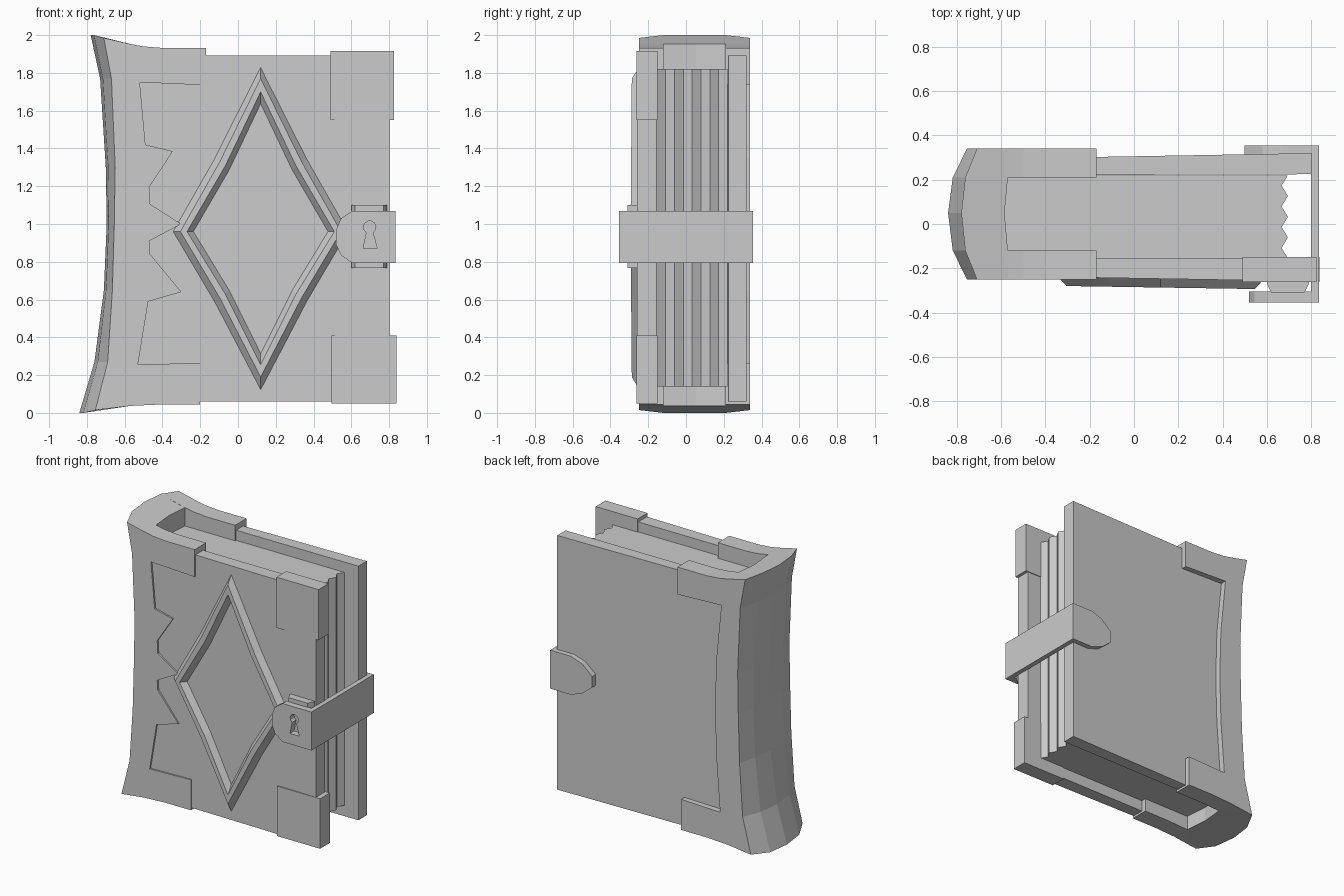
import bpy, bmesh, math

if "Cube" in bpy.data.objects:
    bpy.data.objects.remove(bpy.data.objects["Cube"])


def finish(bm, name):
    bmesh.ops.recalc_face_normals(bm, faces=bm.faces)
    me = bpy.data.meshes.new(name)
    bm.to_mesh(me)
    bm.free()
    ob = bpy.data.objects.new(name, me)
    bpy.context.collection.objects.link(ob)
    return ob


def prism(name, outline, lo, hi, axis='y', hole=None):
    """Extrude an xz outline along y, or an xy outline along z."""
    bm = bmesh.new()
    place = (lambda p, d: (p[0], d, p[1])) if axis == 'y' else (lambda p, d: (p[0], p[1], d))
    caps = [[], []]
    for loop in [outline] + ([hole] if hole else []):
        n = len(loop)
        rings = [[bm.verts.new(place(p, d)) for p in loop] for d in (lo, hi)]
        for i in range(n):
            j = (i + 1) % n
            bm.faces.new((rings[0][i], rings[0][j], rings[1][j], rings[1][i]))
        for cap, r in zip(caps, rings):
            if hole:
                cap += [bm.edges.get((r[i], r[(i + 1) % n])) for i in range(n)]
            else:
                bm.faces.new(r)
    if hole:
        for cap in caps:
            bmesh.ops.triangle_fill(bm, edges=cap, use_beauty=True, use_dissolve=False)
    return finish(bm, name)


def loft(name, rings, closed=False):
    """Skin a list of equal rings; cap the ends or join last to first."""
    bm = bmesh.new()
    vs = [[bm.verts.new(p) for p in r] for r in rings]
    n = len(vs[0])
    pairs = list(zip(vs, vs[1:])) + ([(vs[-1], vs[0])] if closed else [])
    for a, b in pairs:
        for i in range(n):
            j = (i + 1) % n
            bm.faces.new((a[i], a[j], b[j], b[i]))
    if not closed:
        bm.faces.new(vs[0])
        bm.faces.new(vs[-1])
    return finish(bm, name)


def box(name, x0, x1, y0, y1, z0, z1):
    return prism(name, [(x0, z0), (x1, z0), (x1, z1), (x0, z1)], y0, y1)


# Covers, slightly wedge shaped
prism("front_cover", [(-.62, -.155), (.803, -.155), (.803, -.259), (-.62, -.235)], .06, 1.892, 'z')
prism("back_cover", [(-.62, .22), (.803, .225), (.803, .32), (-.62, .295)], .06, 1.892, 'z')

# Page block with a rippled fore edge
ys = [-.155 + .0469 * i for i in range(9)]
pages = [(.695 if i % 2 == 0 else .667, y) for i, y in enumerate(ys)]
prism("pages", [(-.6, -.155)] + pages + [(-.6, .22)], .14, 1.82, 'z')

# Flared spine: height, ridge x, edge x
levels = [(0, -.84, -.755), (.27, -.76, -.69), (.65, -.71, -.665), (1.0, -.695, -.655),
          (1.3, -.70, -.65), (1.77, -.73, -.67), (2.0, -.78, -.71)]
rings = []
for k, (z, xt, xe) in enumerate(levels):
    xm = xe + .75 * (xt - xe)
    edge, inner = {0: (.015, .037), 6: (1.985, 1.953)}.get(k, (z, z))
    rings.append([(xe, -.25, edge), (xm, -.12, z), (xt, .05, z), (xm, .21, z), (xe, .34, edge),
                  (-.57, .21, inner), (-.585, .05, inner), (-.57, -.12, inner)])
loft("spine", rings)

# Spine side panels with clips reaching over the cover edges
left = [(-.755, .015)] + [(xe, z) for z, _, xe in levels[1:-1]] + [(-.71, 1.985)]
top_rim = [(-.57, 1.953), (-.5, 1.94), (-.4, 1.932), (-.17, 1.932)]
low_rim = [(-.2, .045), (-.4, .045), (-.57, .037)]
jagged = [(-.17, 1.735), (-.52, 1.75), (-.49, 1.42), (-.345, 1.385), (-.47, 1.195), (-.465, 1.105),
          (-.3, 1.0), (-.47, .91), (-.465, .84), (-.3, .64), (-.475, .59), (-.53, .255), (-.2, .265)]
curved = [(-.17, 1.735), (-.52, 1.75), (-.48, 1.35), (-.47, 1.0), (-.48, .65), (-.51, .255), (-.2, .265)]
prism("spine_front_panel", left + top_rim + jagged + low_rim, -.25, -.12)
prism("spine_back_panel", left + top_rim + curved + low_rim, .21, .34)

# Front cover corner guards
box("corner_guard_top", .49, .825, -.262, -.15, 1.55, 1.915)
box("corner_guard_bottom", .495, .838, -.262, -.15, .05, .41)


# Raised diamond frame: half width, up, down, depth, mid-point factors
def diamond(hw, up, dn, y, fx, fz):
    pts = [(0, up), (fx * hw, fz * up), (hw, 0), (fx * hw, -fz * dn),
           (0, -dn), (-fx * hw, -fz * dn), (-hw, 0), (-fx * hw, fz * up)]
    return [(.12 + x, y - .016 * x, .96 + z) for x, z in pts]


loft("diamond_frame", [diamond(.47, .88, .85, -.24, .53, .44), diamond(.425, .81, .77, -.287, .51, .455),
                       diamond(.39, .74, .705, -.287, .48, .47), diamond(.35, .665, .635, -.24, .47, .48)],
     closed=True)

# Lock block with a chamfered front
loft("lock_block", [[(x0, y, z0), (x1, y, z0), (x1, y, z1), (x0, y, z1)] for y, x0, x1, z0, z1 in
                    [(-.25, .6, .79, .768, 1.1), (-.27, .6, .79, .768, 1.1), (-.31, .62, .77, .768, 1.1)]])

# Clasp: keyhole plate, side strap, back tab
plate = [(.832, .793), (.832, 1.07), (.605, 1.07), (.545, 1.03), (.52, .97),
         (.52, .89), (.545, .835), (.605, .793)]
arc = [math.radians(-60 + 300 * i / 9) for i in range(10)]
keyhole = [(.697 + .033 * math.cos(a), .983 + .033 * math.sin(a)) for a in arc]
keyhole += [(.663, .87), (.737, .87)]
prism("clasp_plate", plate, -.355, -.305, hole=keyhole)
box("clasp_strap", .80, .835, -.355, .355, .793, 1.07)
tab = [(.832, .793), (.832, 1.07), (.67, 1.07), (.58, 1.04), (.5, .97), (.5, .89), (.58, .825), (.67, .793)]
prism("clasp_back_tab", tab, .315, .355)
